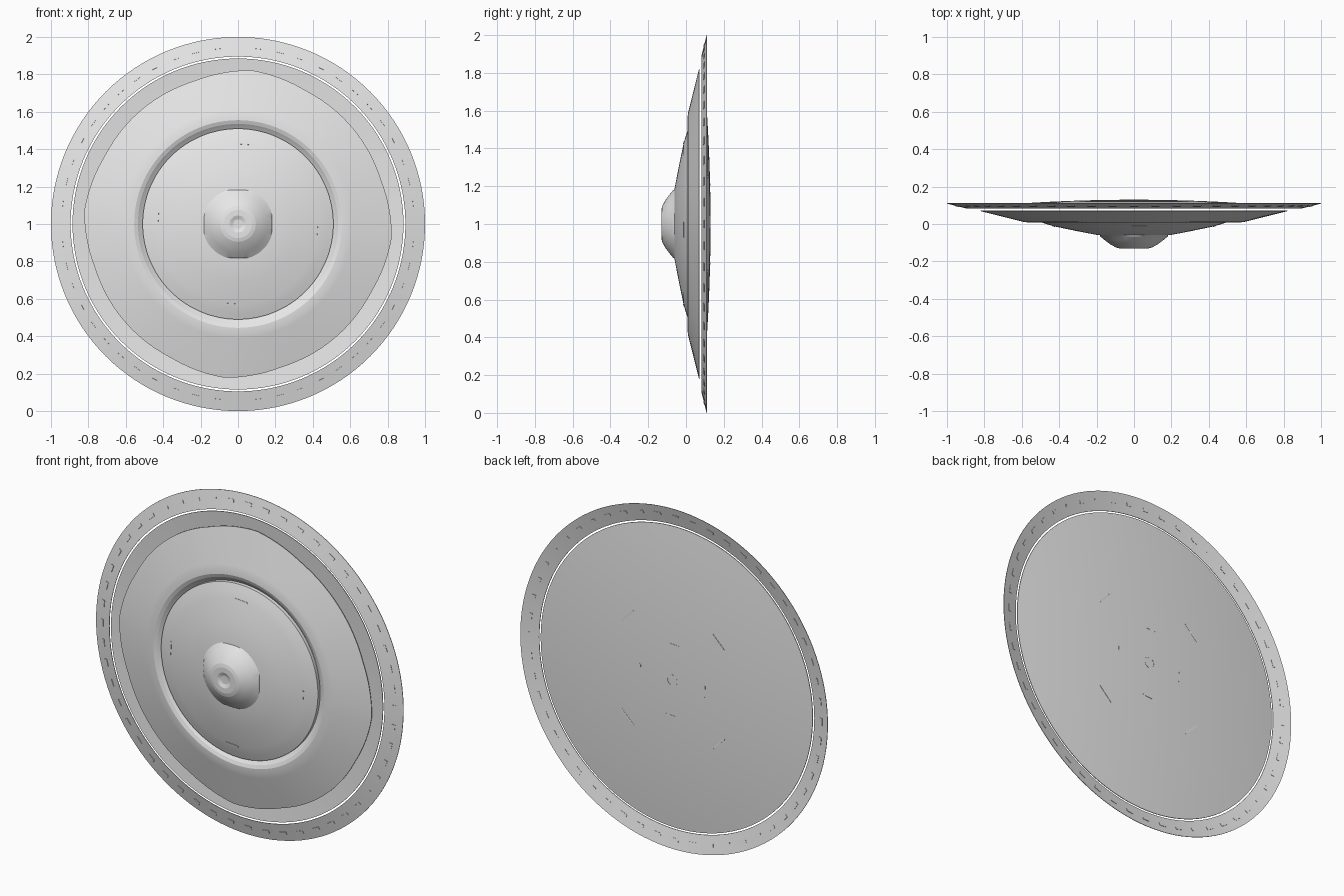
import bpy
import bmesh
from math import sin, cos, pi, radians
from mathutils import Matrix, Vector

cube = bpy.data.objects.get("Cube")
if cube:
    bpy.data.objects.remove(cube, do_unlink=True)

GREY = (0.8, 0.8, 0.8, 1)
grey = bpy.data.materials.new("plain grey")
grey.use_nodes = True
grey.diffuse_color = GREY
grey.node_tree.nodes["Principled BSDF"].inputs["Base Color"].default_value = GREY

SEGMENTS = 128
CENTRE_Z = 1.0


def finish(name, bm, angle=12):
    """Turn a bmesh into a smooth-shaded grey object."""
    bmesh.ops.recalc_face_normals(bm, faces=bm.faces)
    mesh = bpy.data.meshes.new(name)
    bm.to_mesh(mesh)
    bm.free()
    mesh.materials.append(grey)
    obj = bpy.data.objects.new(name, mesh)
    obj.location.z = CENTRE_Z
    bpy.context.collection.objects.link(obj)
    bpy.ops.object.select_all(action='DESELECT')
    obj.select_set(True)
    bpy.context.view_layer.objects.active = obj
    bpy.ops.object.shade_smooth_by_angle(angle=radians(angle))
    return obj


def revolve(name, profile, shape=None, closed=False):
    """Spin (radius, y) points about the y axis; shape(r, a) may bend the radius."""
    bm = bmesh.new()
    rings = []
    for r, y in profile:
        ring = []
        for i in range(SEGMENTS):
            a = 2 * pi * i / SEGMENTS
            rr = shape(r, a) if shape else r
            ring.append(bm.verts.new((rr * cos(a), y, rr * sin(a))))
        rings.append(ring)
    pairs = list(zip(rings, rings[1:]))
    if closed:
        pairs.append((rings[-1], rings[0]))
    for p, q in pairs:
        for i in range(SEGMENTS):
            j = (i + 1) % SEGMENTS
            bm.faces.new((p[i], p[j], q[j], q[i]))
    bmesh.ops.remove_doubles(bm, verts=bm.verts, dist=1e-5)
    return finish(name, bm)


def tabs(name, count, radius, y, size, start=0.0, slope=0.0):
    """Ring of small tangential bars."""
    bm = bmesh.new()
    for i in range(count):
        a = start + 2 * pi * i / count
        turn = Matrix.Rotation(-a, 4, 'Y')
        tilt = Matrix.Rotation(slope, 4, 'Z')
        move = Matrix.Translation(Vector((radius, y, 0)))
        scale = Matrix.Diagonal((*size, 1))
        bmesh.ops.create_cube(bm, size=1, matrix=turn @ move @ tilt @ scale)
    return finish(name, bm)


def pinwheel(r, a):
    """Four slight corners on the outer edge of the plate."""
    if r < 0.75:
        return r
    off = (a - radians(85) + pi / 4) % (pi / 2) - pi / 4
    return r + 0.025 * max(0, 1 - abs(off) / radians(22))


def squared(r, a):
    """Flatten four sides of the widest part of the hub."""
    return min(r, 0.185 / max(abs(cos(a)), abs(sin(a))))


# Thin domed back sheet
steps = 12
back = [(0.885 * i / steps, 0.13 - 0.043 * (i / steps) ** 2) for i in range(steps + 1)]
front = [(r, y - 0.004) for r, y in reversed(back)]
revolve("back_disc", back + front)

# Thin conical rim, separated from the back sheet by a narrow gap
revolve("rim", [(0.895, 0.083), (1.0, 0.109), (1.0, 0.112), (0.895, 0.086)], closed=True)
tabs("rim_studs", 52, 0.95, 0.0978, (0.018, 0.008, 0.042), slope=0.24)

# Front plate with a groove around the raised centre
revolve("front_plate", [(0, 0.04), (0.5, 0.04), (0.515, 0.032), (0.535, 0.016),
                        (0.555, 0.008), (0.585, 0.01), (0.61, 0.016),
                        (0.8, 0.069), (0.8, 0.072), (0, 0.072)], pinwheel)

# Raised cone in the middle
revolve("centre_cone", [(0, -0.062), (0.19, -0.06), (0.31, -0.037), (0.43, -0.012),
                        (0.47, 0), (0.51, 0.014), (0.51, 0.045), (0, 0.045)])
tabs("cone_ribs", 4, 0.43, -0.011, (0.008, 0.006, 0.08), start=radians(86), slope=0.22)

# Hub with a small dimple
revolve("hub", [(0, -0.122), (0.025, -0.123), (0.045, -0.131), (0.075, -0.131),
                (0.095, -0.126), (0.125, -0.11), (0.155, -0.088), (0.18, -0.067),
                (0.198, -0.055), (0.198, -0.04), (0, -0.04)], squared)

# Low marks on the back
tabs("back_inner_marks", 4, 0.21, 0.1268, (0.008, 0.004, 0.065), start=radians(3))
tabs("back_outer_marks", 4, 0.42, 0.1195, (0.008, 0.004, 0.11), start=radians(45), slope=0.05)
revolve("back_centre_ring", [(0.028, 0.128), (0.028, 0.131), (0.034, 0.131), (0.034, 0.128)],
        closed=True)
